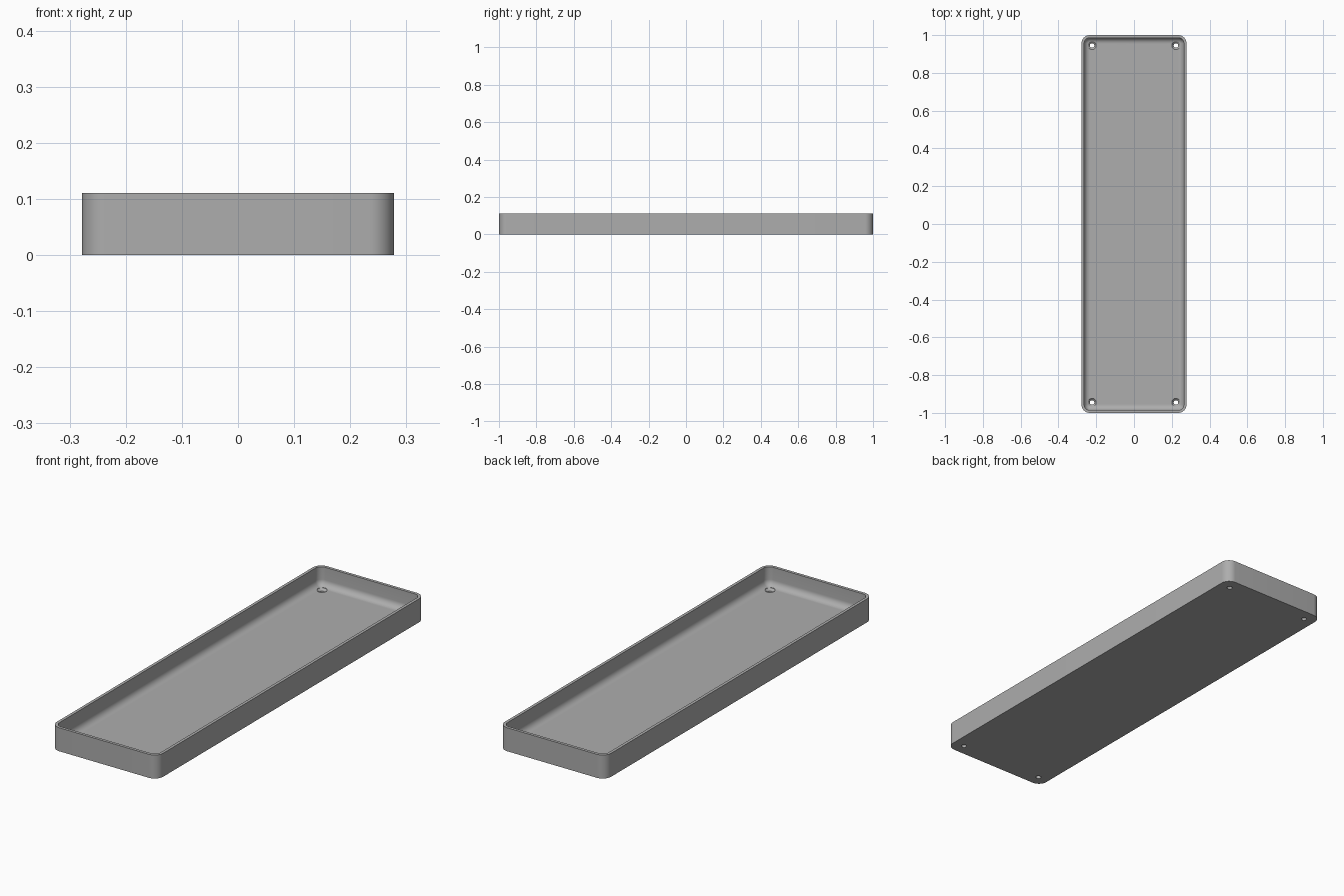
import bpy, bmesh, math

cube = bpy.data.objects.get("Cube")
if cube:
    bpy.data.objects.remove(cube, do_unlink=True)

HALF_X, HALF_Y, HEIGHT = 0.278, 1.0, 0.111
CORNER, WALL, FLOOR, FILLET = 0.044, 0.014, 0.022, 0.03
HOLE_X, HOLE_Y = 0.222, 0.945

grey = bpy.data.materials.new("grey plastic")
grey.use_nodes = True
colour = (0.42, 0.42, 0.42, 1)
grey.diffuse_color = colour
grey.node_tree.nodes["Principled BSDF"].inputs["Base Color"].default_value = colour


def rounded_loop(bm, inset, z, steps=12):
    """Ring of vertices around a rounded rectangle, inset from the outside."""
    radius = max(CORNER - inset, 0.001)
    cx, cy = HALF_X - inset - radius, HALF_Y - inset - radius
    ring = []
    for quarter, (sx, sy) in enumerate([(1, 1), (-1, 1), (-1, -1), (1, -1)]):
        for i in range(steps + 1):
            a = math.pi / 2 * (quarter + i / steps)
            ring.append(bm.verts.new((sx * cx + radius * math.cos(a),
                                      sy * cy + radius * math.sin(a), z)))
    return ring


def finish(name, bm):
    bmesh.ops.recalc_face_normals(bm, faces=bm.faces)
    mesh = bpy.data.meshes.new(name)
    bm.to_mesh(mesh)
    bm.free()
    mesh.materials.append(grey)
    obj = bpy.data.objects.new(name, mesh)
    bpy.context.collection.objects.link(obj)
    return obj


# Tray: outer wall, rim, inner wall and the rounded foot of the wall
profile = [(0, 0), (0, HEIGHT), (WALL, HEIGHT)]
for i in range(9):
    a = math.pi / 2 * i / 8
    profile.append((WALL + FILLET * (1 - math.cos(a)),
                    FLOOR + FILLET * (1 - math.sin(a))))
bm = bmesh.new()
rings = [rounded_loop(bm, inset, z) for inset, z in profile]
for low, high in zip(rings, rings[1:]):
    for i in range(len(low)):
        j = (i + 1) % len(low)
        bm.faces.new((low[i], low[j], high[j], high[i]))
bm.faces.new(rings[0])
bm.faces.new(rings[-1])
tray = finish("tray", bm)

# Countersunk screw hole cutters, one in each corner
hole_profile = [(0.012, -0.02), (0.012, 0.012), (0.022, 0.022), (0.022, 0.06)]
bm = bmesh.new()
for sx in (-1, 1):
    for sy in (-1, 1):
        loops = []
        for r, z in hole_profile:
            loops.append([bm.verts.new((sx * HOLE_X + r * math.cos(t * math.tau / 32),
                                        sy * HOLE_Y + r * math.sin(t * math.tau / 32), z))
                          for t in range(32)])
        for low, high in zip(loops, loops[1:]):
            for i in range(32):
                j = (i + 1) % 32
                bm.faces.new((low[i], low[j], high[j], high[i]))
        bm.faces.new(loops[0])
        bm.faces.new(loops[-1])
cutter = finish("screw_hole_cutter", bm)
cutter.hide_render = True

# Cut the holes, then drop the cutter
cut = tray.modifiers.new("screw holes", 'BOOLEAN')
cut.operation = 'DIFFERENCE'
cut.solver = 'EXACT'
cut.object = cutter
bpy.context.view_layer.objects.active = tray
tray.select_set(True)
bpy.ops.object.modifier_apply(modifier=cut.name)
bpy.data.objects.remove(cutter, do_unlink=True)
bpy.ops.object.shade_smooth_by_angle(angle=math.radians(30))
